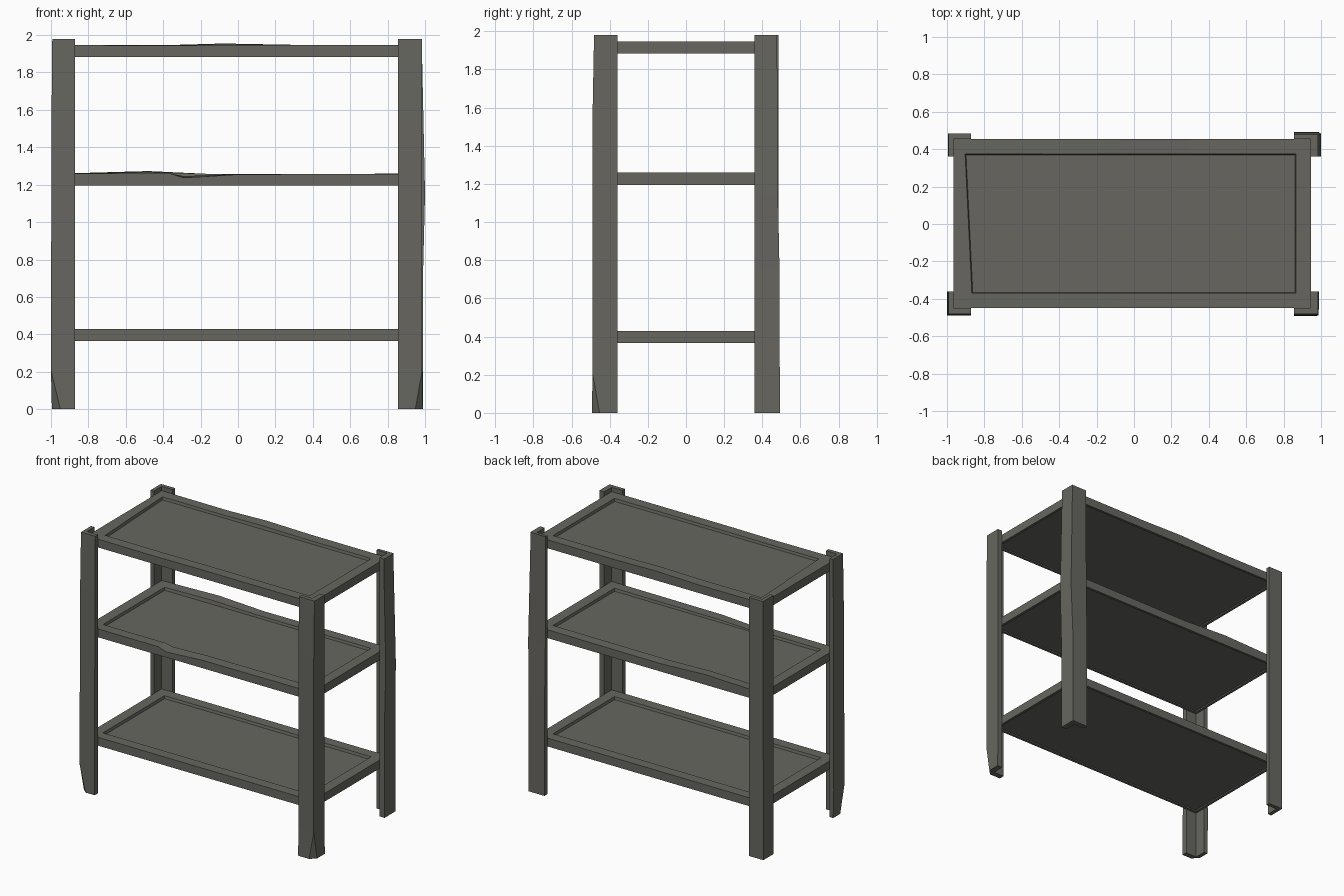
import bpy, bmesh

if "Cube" in bpy.data.objects:
    bpy.data.objects.remove(bpy.data.objects["Cube"])

steel = bpy.data.materials.new("dull grey steel")
steel.diffuse_color = (0.135, 0.134, 0.118, 1)
steel.use_nodes = True
steel.node_tree.nodes["Principled BSDF"].inputs["Base Color"].default_value = steel.diffuse_color

# Shelf outline, which also sets the inside corner of the posts
XL, XR, YF, YB = -0.965, 0.945, -0.45, 0.455


def loft(name, rings):
    """Join equal rings of points into a closed solid."""
    bm = bmesh.new()
    loops = [[bm.verts.new(p) for p in r] for r in rings]
    for a, b in zip(loops, loops[1:]):
        for i in range(len(a)):
            j = (i + 1) % len(a)
            bm.faces.new((a[i], a[j], b[j], b[i]))
    bm.faces.new(loops[0])
    bm.faces.new(loops[-1])
    bmesh.ops.remove_doubles(bm, verts=bm.verts, dist=0.0005)
    bmesh.ops.recalc_face_normals(bm, faces=bm.faces)
    mesh = bpy.data.meshes.new(name)
    bm.to_mesh(mesh)
    bm.free()
    mesh.materials.append(steel)
    obj = bpy.data.objects.new(name, mesh)
    bpy.context.collection.objects.link(obj)
    return obj


# Angle-iron posts: levels are (z, outer x, outer y, corner cut)
def post(name, sx, sy, levels):
    ix, ex = (XR, 0.855) if sx > 0 else (XL, -0.872)
    iy, ey = (YB, 0.36) if sy > 0 else (YF, -0.36)
    rings = []
    for z, ox, oy, c in levels:
        rings.append([(x, y, z) for x, y in (
            (ex, oy), (ox - sx * c, oy), (ox, oy - sy * c), (ox, ey),
            (ix, ey), (ix, iy), (ex, iy))])
    loft(name, rings)


post("front_left_post", -1, -1, [(0, -0.995, -0.49, 0.045), (0.21, -1.0, -0.49, 0),
                                 (1.55, -0.997, -0.487, 0), (1.98, -0.993, -0.482, 0)])
post("front_right_post", 1, -1, [(0, 0.988, -0.493, 0.04), (0.21, 0.985, -0.49, 0),
                                 (1.55, 0.985, -0.49, 0), (1.98, 0.985, -0.482, 0)])
post("back_left_post", -1, 1, [(0, -0.995, 0.485, 0), (1.98, -0.993, 0.485, 0)])
post("back_right_post", 1, 1, [(0, 0.99, 0.492, 0), (0.75, 0.99, 0.49, 0),
                               (1.15, 1.0, 0.482, 0), (1.85, 0.985, 0.478, 0),
                               (1.98, 0.985, 0.478, 0)])


# Tray shelves: raised rim, shallow floor, small lip below
def shelf(name, z, front, back, skew=0.0):
    """front/back: (x, rim height change) of the dented rim points."""
    fx = [(XL, 0)] + front + [(XR, 0)]
    bx = [(XR, 0)] + back[::-1] + [(XL, 0)]
    pts = [(x, YF, d) for x, d in fx] + [(x, YB, d) for x, d in bx]

    def ring(inset, h, dent=0.0, slant=0.0):
        out = []
        for x, y, d in pts:
            px = min(max(x, XL + inset), XR - inset)
            if x == XL:
                px += slant if y < 0 else -slant
            py = y + inset if y < 0 else y - inset
            out.append((px, py, z + h + d * dent))
        return out

    loft(name, [ring(0.02, 0.01), ring(0.02, 0), ring(0, 0), ring(0, 0.064, 1),
                ring(0.08, 0.064, 0.6, skew), ring(0.085, 0.044, 0, skew)])


shelf("bottom_shelf", 0.365, [], [])
shelf("middle_shelf", 1.195, [(-0.36, 0.0), (-0.29, -0.022), (0.0, -0.004)],
      [(-0.48, 0.014), (-0.1, -0.004)])
shelf("top_shelf", 1.883, [(-0.4, -0.003), (-0.08, 0.0)],
      [(-0.4, -0.002), (-0.08, 0.008), (0.3, 0.001)], 0.018)
